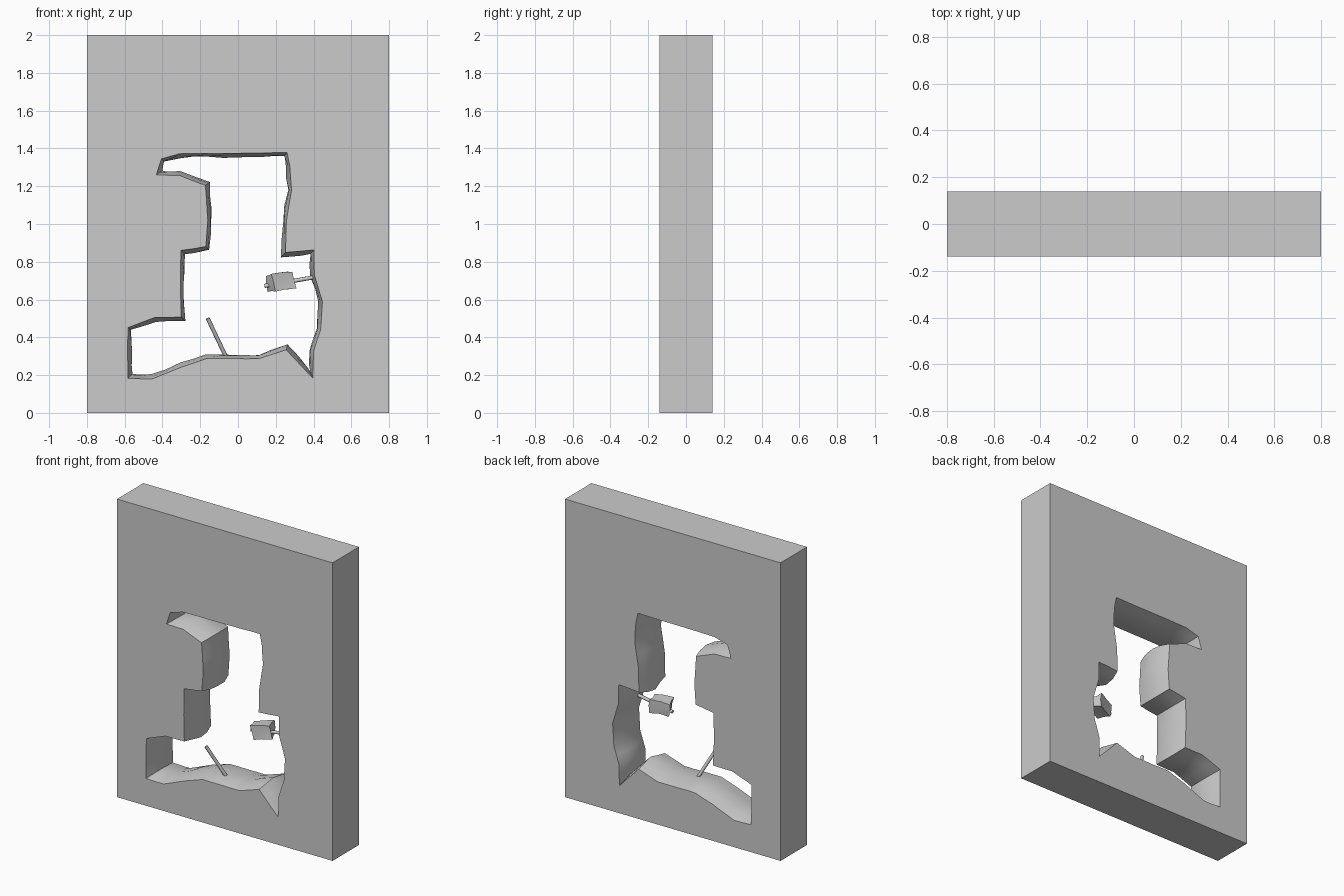
import bpy, bmesh, math, random
from mathutils import Vector, Matrix

if "Cube" in bpy.data.objects:
    bpy.data.objects.remove(bpy.data.objects["Cube"])

random.seed(4)
W, D, H = 0.8, 0.14, 2.0

# Broken opening outline on the wall faces (x, z), counter-clockwise
OUTLINE = [(-.583, .183), (-.455, .18), (-.295, .245), (-.165, .287), (.11, .287),
           (.255, .335), (.397, .183), (.40, .325), (.437, .44), (.447, .59),
           (.405, .73), (.402, .862), (.252, .85), (.255, 1.01), (.283, 1.18),
           (.275, 1.31), (.26, 1.378), (.0, 1.375), (-.31, 1.372), (-.405, 1.345),
           (-.432, 1.26), (-.31, 1.257), (-.172, 1.205), (-.16, 1.02), (-.17, .88),
           (-.302, .86), (-.305, .68), (-.30, .507), (-.44, .505), (-.583, .452)]


def resample(pts, step):
    out = []
    for i, p in enumerate(pts):
        a, b = Vector(p), Vector(pts[(i + 1) % len(pts)])
        n = max(1, round((b - a).length / step))
        out += [a.lerp(b, k / n) for k in range(n)]
    return out


def inward(pts):
    res = []
    for i, p in enumerate(pts):
        d0 = (p - pts[i - 1]).normalized()
        d1 = (pts[(i + 1) % len(pts)] - p).normalized()
        n0, n1 = Vector((-d0.y, d0.x)), Vector((-d1.y, d1.x))
        m = (n0 + n1).normalized()
        res.append(m / max(0.6, m.dot(n0)))
    return res


def finish(bm, name, angle=None):
    bmesh.ops.recalc_face_normals(bm, faces=bm.faces)
    me = bpy.data.meshes.new(name)
    bm.to_mesh(me)
    bm.free()
    ob = bpy.data.objects.new(name, me)
    bpy.context.collection.objects.link(ob)
    if angle:
        bpy.ops.object.select_all(action='DESELECT')
        ob.select_set(True)
        bpy.context.view_layer.objects.active = ob
        bpy.ops.object.shade_smooth_by_angle(angle=math.radians(angle))
    return ob


# Wall slab with a rough hole that narrows towards mid-depth
bm = bmesh.new()
pts = resample(OUTLINE, 0.07)
norms = inward(pts)
rings = []
for y, inset in [(-D, 0), (-.075, .014), (0, .02), (.075, .014), (D, 0)]:
    ring = []
    for p, n in zip(pts, norms):
        jit = random.uniform(-.005, .005) if inset else random.uniform(-.001, .001)
        q = p + n * (inset + jit)
        ring.append(bm.verts.new((q.x, y, q.y)))
    rings.append(ring)
N = len(pts)
for r0, r1 in zip(rings, rings[1:]):
    for i in range(N):
        j = (i + 1) % N
        bm.faces.new((r0[i], r0[j], r1[j], r1[i]))
corners = [(-W, 0), (W, 0), (W, H), (-W, H)]
rects = [[bm.verts.new((x, y, z)) for x, z in corners] for y in (-D, D)]
for i in range(4):
    j = (i + 1) % 4
    bm.faces.new((rects[0][i], rects[0][j], rects[1][j], rects[1][i]))
for rect, ring in ((rects[0], rings[0]), (rects[1], rings[-1])):
    edges = [bm.edges.get((v[i], v[(i + 1) % len(v)]))
             for v in (rect, ring) for i in range(len(v))]
    bmesh.ops.triangle_fill(bm, edges=edges, use_beauty=True, use_dissolve=False)
finish(bm, "broken_wall", 35)


# Reinforcing bars sticking out of the break
def bar(name, a, b, r=0.011):
    a, b = Vector(a), Vector(b)
    bm = bmesh.new()
    rot = (b - a).to_track_quat('Z', 'Y').to_matrix().to_4x4()
    bmesh.ops.create_cone(bm, cap_ends=True, segments=8, radius1=r, radius2=r,
                          depth=(b - a).length,
                          matrix=Matrix.Translation((a + b) / 2) @ rot)
    finish(bm, name, 50)


bar("floor_rebar", (-.05, -.024, .268), (-.16, -.11, .50))
bar("side_rebar", (.46, -.06, .728), (.14, -.06, .672))

# Concrete lump still clinging to the side bar
bm = bmesh.new()
bmesh.ops.create_cube(bm, size=1)
bmesh.ops.subdivide_edges(bm, edges=bm.edges[:], cuts=1, use_grid_fill=True)
for v in bm.verts:
    v.co += Vector([random.uniform(-.06, .06) for _ in range(3)])
mat = (Matrix.Translation((.228, -.06, .695)) @ Matrix.Rotation(math.radians(-9), 4, 'Y')
       @ Matrix.Rotation(math.radians(22), 4, 'Z') @ Matrix.Diagonal((.125, .085, .088, 1)))
bmesh.ops.transform(bm, matrix=mat, verts=bm.verts)
finish(bm, "concrete_lump", 35)
